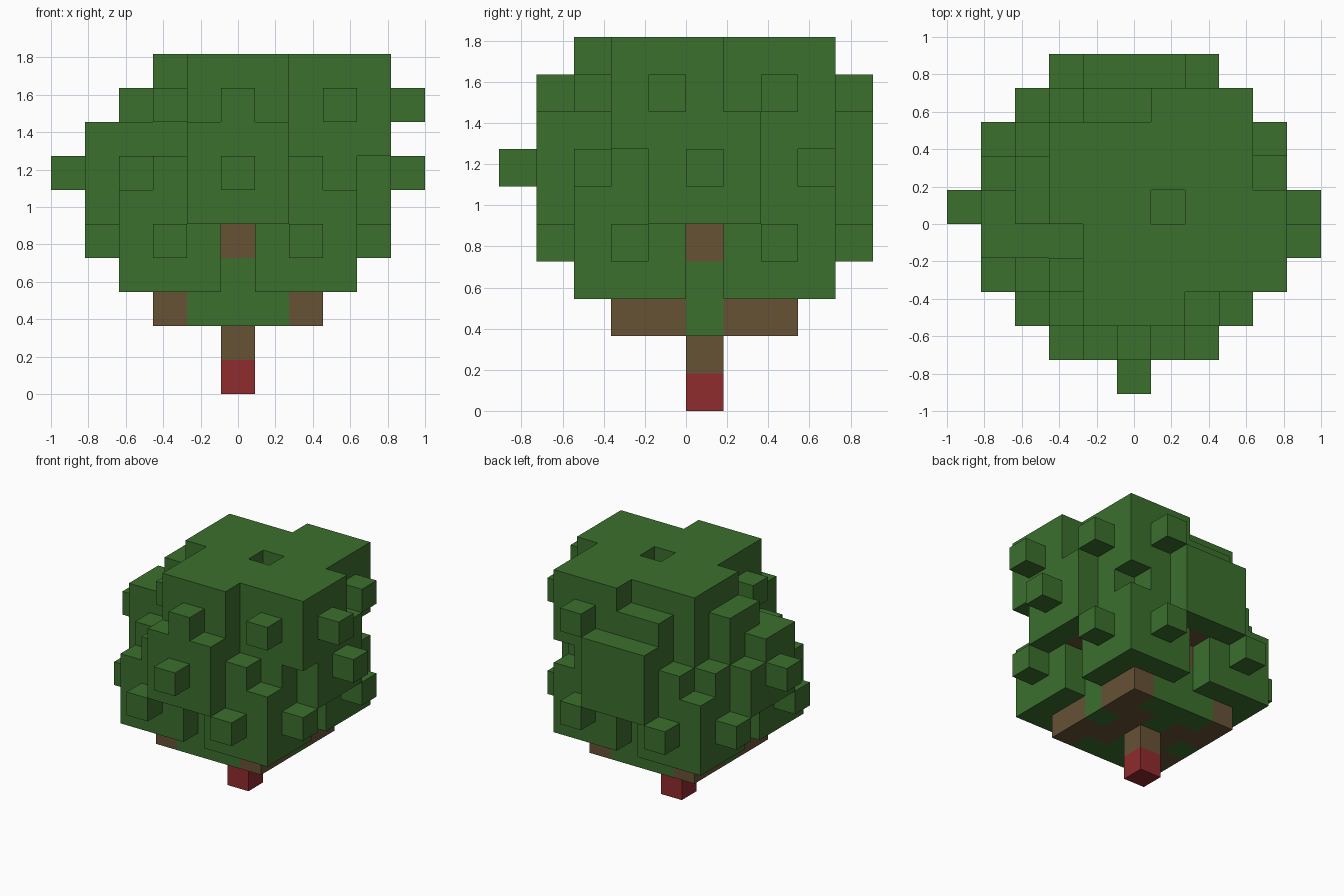
import bpy
import bmesh
from itertools import product
from mathutils import Vector

cube = bpy.data.objects.get("Cube")
if cube:
    bpy.data.objects.remove(cube, do_unlink=True)

U = 2 / 11                      # edge of one block
GRID = (11, 10, 10)             # blocks along x, y, z
MID = 5                         # trunk column
AXES = [Vector(a) for a in ((1, 0, 0), (-1, 0, 0), (0, 1, 0),
                            (0, -1, 0), (0, 0, 1), (0, 0, -1))]


def material(name, color):
    mat = bpy.data.materials.new(name)
    mat.use_nodes = True
    mat.diffuse_color = color
    mat.node_tree.nodes["Principled BSDF"].inputs["Base Color"].default_value = color
    return mat


def box(low, high):
    return set(product(*(range(a, b + 1) for a, b in zip(low, high))))


def leaf_ball(center, bottom_knob):
    """A 3x3x3 clump with a single block standing out on each side."""
    cells = box([c - 1 for c in center], [c + 1 for c in center])
    for axis in AXES:
        if axis.z >= 0 or bottom_knob:
            cells.add(tuple(int(c + 2 * a) for c, a in zip(center, axis)))
    return {c for c in cells if all(0 <= v < g for v, g in zip(c, GRID))}


# Trunk
base = {(MID, MID, 0)}
trunk = box((MID, MID, 1), (MID, MID, 3))

# Low branches step outwards to the four corners, high ones to the four sides
branches = set()
for sx, sy in product((-1, 1), repeat=2):
    for dx, dy in ((1, 0), (1, 1), (2, 1), (2, 2)):
        branches.add((MID + sx * dx, MID + sy * dy, 2))
for axis in AXES[:4]:
    for reach, z in ((1, 4), (2, 4), (3, 5)):
        branches.add((int(MID + axis.x * reach), int(MID + axis.y * reach), z))

# Foliage: a solid core and three tiers of leaf balls
foliage = box((3, 3, 2), (7, 7, 6)) | box((4, 4, 7), (6, 6, 8))
for x, y in product((3, 7), repeat=2):
    foliage |= leaf_ball((x, y, 4), False)
for x, y in ((5, 2), (2, 5), (8, 5), (5, 8)):
    foliage |= leaf_ball((x, y, 6), False)
for x, y in ((7, 7), (4, 6), (5, 3), (8, 4)):
    foliage |= leaf_ball((x, y, 8), True)
foliage.discard((1, 6, 7))

trunk -= base
branches -= trunk
foliage -= base | trunk | branches
solid = base | trunk | branches | foliage


def build(name, cells, mat):
    """Make the outer faces of a group of blocks, merged where flat."""
    bm = bmesh.new()
    for cell in sorted(cells):
        mid = Vector(cell) + Vector((0.5, 0.5, 0.5))
        for n in AXES:
            if tuple(int(c + a) for c, a in zip(cell, n)) in solid:
                continue
            s = Vector((n.y, n.z, n.x))
            t = n.cross(s)
            corners = [mid + (n + s * a + t * b) / 2
                       for a, b in ((-1, -1), (1, -1), (1, 1), (-1, 1))]
            bm.faces.new([bm.verts.new((p - Vector((5.5, 5, 0))) * U) for p in corners])
    bmesh.ops.remove_doubles(bm, verts=bm.verts, dist=U / 100)
    bmesh.ops.dissolve_limit(bm, angle_limit=0.01, verts=bm.verts, edges=bm.edges)
    mesh = bpy.data.meshes.new(name)
    bm.to_mesh(mesh)
    bm.free()
    mesh.materials.append(mat)
    obj = bpy.data.objects.new(name, mesh)
    bpy.context.collection.objects.link(obj)


green = material("leaf green", (0.045, 0.162, 0.027, 1))
brown = material("bark brown", (0.136, 0.084, 0.036, 1))
red = material("base red", (0.28, 0.025, 0.027, 1))

build("trunk_base", base, red)
build("trunk", trunk, brown)
build("branches", branches, brown)
build("foliage", foliage, green)
